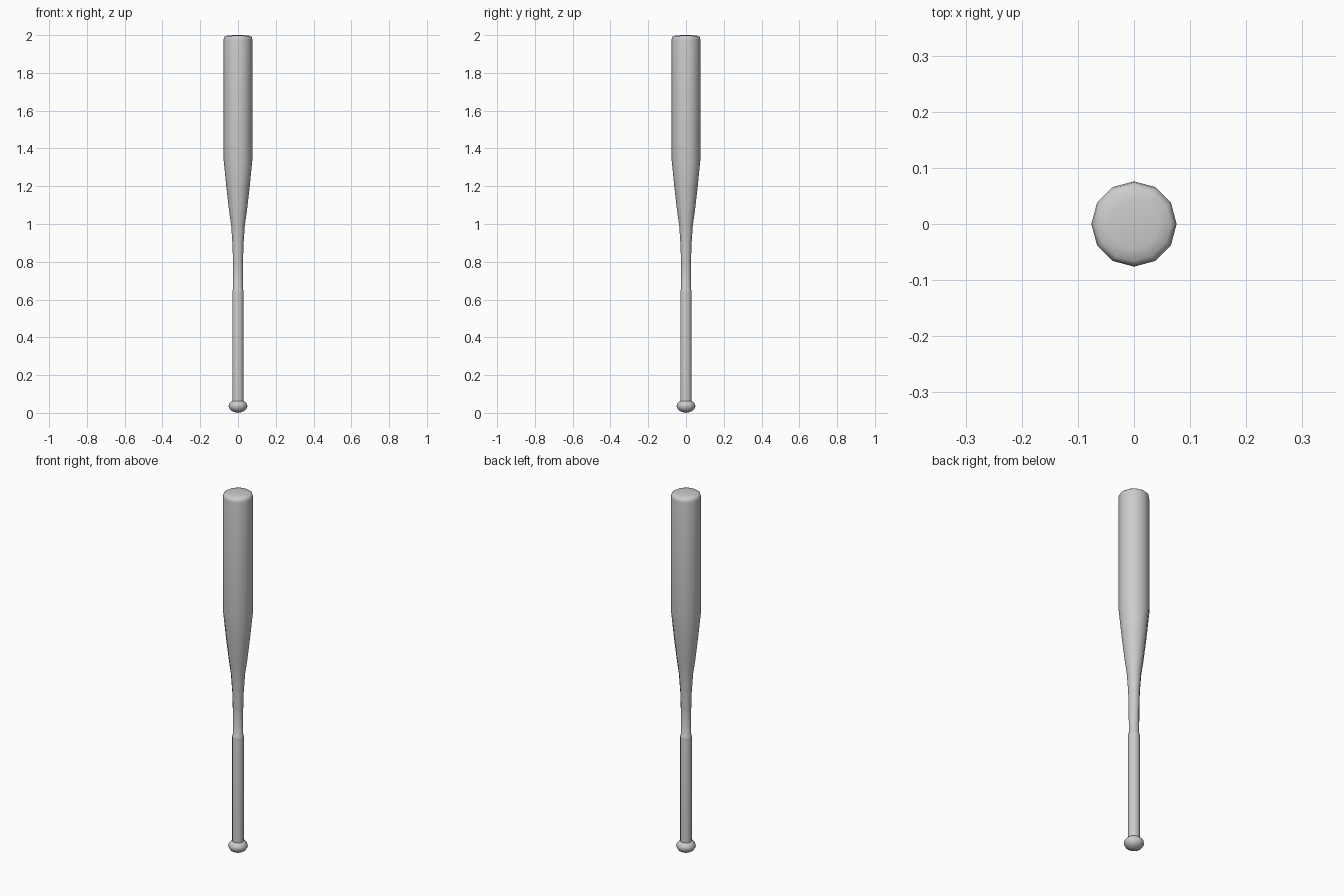
import bpy, bmesh, math

if "Cube" in bpy.data.objects:
    bpy.data.objects.remove(bpy.data.objects["Cube"])

SIDES = 12


def lathe(name, profile):
    """Revolve (radius, height) points around z; zero radius makes a pole."""
    bm = bmesh.new()
    rings = []
    for r, z in profile:
        if r == 0:
            rings.append([bm.verts.new((0, 0, z))] * SIDES)
        else:
            rings.append([bm.verts.new((r * math.cos(2 * math.pi * i / SIDES),
                                        r * math.sin(2 * math.pi * i / SIDES), z))
                          for i in range(SIDES)])
    for a, b in zip(rings, rings[1:]):
        for i in range(SIDES):
            j = (i + 1) % SIDES
            bm.faces.new(list(dict.fromkeys((a[i], a[j], b[j], b[i]))))
    bmesh.ops.recalc_face_normals(bm, faces=bm.faces)
    mesh = bpy.data.meshes.new(name)
    bm.to_mesh(mesh)
    bm.free()
    obj = bpy.data.objects.new(name, mesh)
    bpy.context.collection.objects.link(obj)
    bpy.ops.object.select_all(action='DESELECT')
    obj.select_set(True)
    bpy.context.view_layer.objects.active = obj
    bpy.ops.object.shade_smooth_by_angle(angle=math.radians(50))
    return obj


# One continuous skin: rounded knob, wrapped grip, taper, barrel, domed end
lathe("bat", [
    (0, 0.0), (0.022, 0.005), (0.040, 0.015), (0.050, 0.033),
    (0.048, 0.046), (0.036, 0.060), (0.030, 0.063),
    (0.030, 0.640), (0.0285, 0.650), (0.0255, 0.655),
    (0.0265, 0.80), (0.029, 0.89), (0.036, 0.99), (0.046, 1.06),
    (0.061, 1.19), (0.076, 1.34),
    (0.076, 1.975), (0.074, 1.988), (0.066, 1.995), (0.045, 1.999), (0, 2.0),
])
